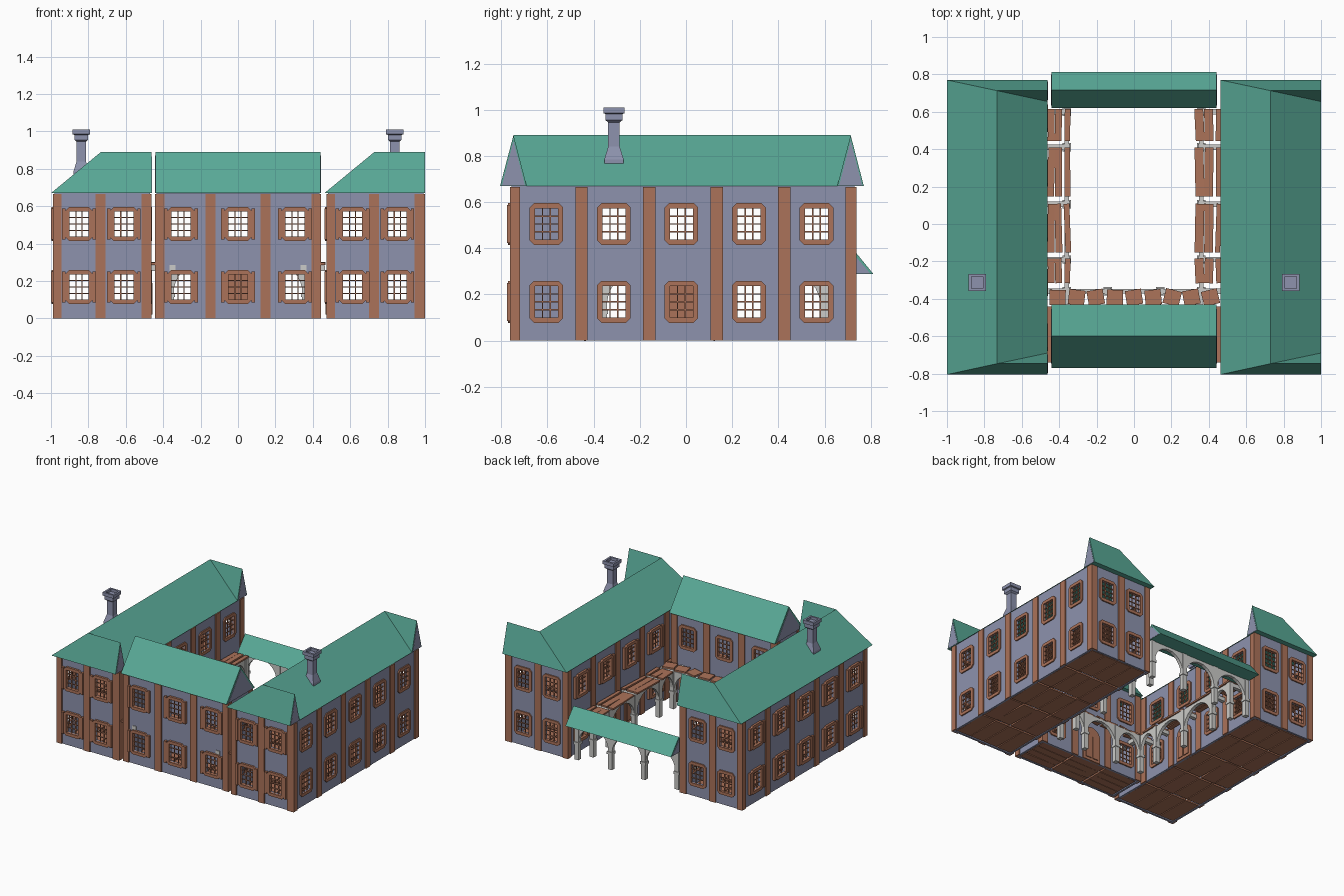
import bpy, bmesh, math, random
from mathutils import Matrix, Vector

random.seed(4)
if "Cube" in bpy.data.objects:
    bpy.data.objects.remove(bpy.data.objects["Cube"])


def material(name, rgb):
    m = bpy.data.materials.new(name)
    m.use_nodes = True
    col = (*rgb, 1)
    m.diffuse_color = col
    m.node_tree.nodes["Principled BSDF"].inputs["Base Color"].default_value = col
    return m


PLASTER = material("blue grey plaster", (0.27, 0.29, 0.42))
WOOD = material("red brown wood", (0.41, 0.17, 0.10))
ROOF = material("green roof", (0.10, 0.40, 0.31))
STONE = material("pale stone", (0.60, 0.60, 0.58))
I = Matrix.Identity(4)


def finish(bm, name, mat):
    bmesh.ops.recalc_face_normals(bm, faces=bm.faces)
    me = bpy.data.meshes.new(name)
    bm.to_mesh(me)
    bm.free()
    me.materials.append(mat)
    bpy.context.collection.objects.link(bpy.data.objects.new(name, me))


def box(bm, M, u0, u1, v0, v1, z0, z1):
    mid = Vector((u0 + u1, v0 + v1, z0 + z1)) / 2
    size = Matrix.Diagonal((u1 - u0, v1 - v0, z1 - z0, 1))
    bmesh.ops.create_cube(bm, size=1, matrix=M @ Matrix.Translation(mid) @ size)


def hull(bm, pts):
    vs = [bm.verts.new(p) for p in pts]
    bmesh.ops.convex_hull(bm, input=vs)


def slab(bm, M, outline, v0, v1):
    """Extrude a (u, z) outline between two depths."""
    face = bm.faces.new([bm.verts.new(M @ Vector((u, v0, z))) for u, z in outline])
    ext = bmesh.ops.extrude_face_region(bm, geom=[face])["geom"]
    push = M.to_3x3() @ Vector((0, v1 - v0, 0))
    bmesh.ops.translate(bm, vec=push, verts=[g for g in ext if isinstance(g, bmesh.types.BMVert)])


def wall_frame(x, y, quarter):
    """Local u runs along the wall, local -y points outward."""
    return Matrix.Translation((x, y, 0)) @ Matrix.Rotation(quarter * math.pi / 2, 4, 'Z')


WALL_TOP = 0.67
HALF_W, HALF_H = 0.05, 0.068
LEVELS = (0.168, 0.505)


def window(bm, M, u, z, shutters):
    # chamfered surround made as a ring of four bars and four corner pieces
    a, b, w, c = HALF_W, HALF_H, 0.023, 0.02
    p = 0.016 if shutters else 0.009
    outer = []
    inner = []
    for sx, sz in ((1, 1), (-1, 1), (-1, -1), (1, -1)):
        pair = [((a + w) * sx, (b + w - c) * sz), ((a + w - c) * sx, (b + w) * sz)]
        outer += pair if sx * sz > 0 else pair[::-1]
        inner += [(a * sx, b * sz)] * 2
    n = len(outer)
    for i in range(n):
        j = (i + 1) % n
        poly = [outer[i], outer[j], inner[j]]
        if inner[i] != inner[j]:
            poly.append(inner[i])
        slab(bm, M, [(u + q, z + r) for q, r in poly], -p, 0.015)
    # glazing bars
    for k in (-1, 1):
        box(bm, M, u + k * a / 3 - 0.003, u + k * a / 3 + 0.003, 0, 0.006, z - b, z + b)
    for k in (-1, 0, 1):
        box(bm, M, u - a, u + a, 0, 0.006, z + k * b / 2 - 0.003, z + k * b / 2 + 0.003)
    # projecting side shutters
    if shutters:
        for s in (-1, 1):
            e = u + s * 0.081
            box(bm, M, e - 0.009, e + 0.009, -0.02, 0, z - 0.082, z + 0.082)


def door(bm, M, u):
    arch = [(u + 0.075 * math.cos(t), 0.19 + 0.075 * math.sin(t))
            for t in [math.pi * k / 10 for k in range(11)]]
    slab(bm, M, [(u + 0.075, 0)] + arch + [(u - 0.075, 0)], -0.008, 0.01)
    for s in (-1, 1):
        box(bm, M, u + s * 0.03 - 0.024, u + s * 0.03 + 0.024, -0.014, -0.008, 0.02, 0.19)


def facade(plaster, wood, M, ends, wins, pilasters, shutters, doors=()):
    # wall pieces left around the openings
    edges = [ends[0]]
    for u in sorted(wins):
        edges += [u - HALF_W, u + HALF_W]
    edges.append(ends[1])
    for i in range(0, len(edges), 2):
        box(plaster, M, edges[i], edges[i + 1], 0, 0.015, 0, WALL_TOP)
    for u in wins:
        z0 = 0
        for z in LEVELS:
            box(plaster, M, u - HALF_W, u + HALF_W, 0, 0.015, z0, z - HALF_H)
            z0 = z + HALF_H
            if z == LEVELS[0] and u in doors:
                door(wood, M, u)
            else:
                window(wood, M, u, z, shutters)
        box(plaster, M, u - HALF_W, u + HALF_W, 0, 0.015, z0, WALL_TOP)
    for u in pilasters:
        lo, hi = max(u - 0.027, ends[0] - 0.006), min(u + 0.027, ends[1] + 0.006)
        box(wood, M, lo, hi, -0.008, 0.004, 0, WALL_TOP - 0.005)


def boards(bm, x0, x1, y0, y1, z, nx, ny, tilt=0.04, cover=0.95):
    """Rows of loose boards, each a little askew."""
    dx, dy = (x1 - x0) / nx, (y1 - y0) / ny
    for i in range(nx):
        for j in range(ny):
            M = (Matrix.Translation((x0 + dx * (i + .5), y0 + dy * (j + .5), z))
                 @ Matrix.Rotation(random.uniform(-tilt, tilt), 4, 'Z')
                 @ Matrix.Rotation(random.uniform(-0.02, 0.02), 4, 'X'))
            hx, hy = dx * cover / 2, dy * cover / 2
            box(M=M, bm=bm, u0=-hx, u1=hx, v0=-hy, v1=hy, z0=0, z1=0.012)


def building(name, x0, x1, y0, y1, xwins, xpils, ywins, ypils, shutters, doors):
    plaster, wood, floor = bmesh.new(), bmesh.new(), bmesh.new()
    neg = lambda vals: [-v for v in vals]
    sides = ((wall_frame(0, y0, 0), (x0, x1), xwins, xpils),
             (wall_frame(x1, 0, 1), (y0, y1), ywins, ypils),
             (wall_frame(0, y1, 2), (-x1, -x0), neg(xwins), neg(xpils)),
             (wall_frame(x0, 0, 3), (-y1, -y0), neg(ywins), neg(ypils)))
    for k, (M, ends, wins, pils) in enumerate(sides):
        facade(plaster, wood, M, ends, wins, pils, k in shutters, doors.get(k, ()))
    long_y = y1 - y0 > x1 - x0
    for z in (0.002, 0.3):
        boards(floor, x0 + .015, x1 - .015, y0 + .015, y1 - .015, z,
               4 if long_y else 3, 5 if long_y else 4, 0.03)
    finish(plaster, name + "_walls", PLASTER)
    finish(wood, name + "_woodwork", WOOD)
    finish(floor, name + "_floor_boards", WOOD)


def gable_plate(bm, x, y, half, z0, z1):
    """Thin plaster triangle closing a gable."""
    slab(bm, wall_frame(x, y, 1), [(-half, z0), (half, z0), (0, z1)], -0.002, 0.002)


def chimney(name, x, y):
    bm = bmesh.new()
    rings = ((0.042, 0.76), (0.042, 0.785), (0.025, 0.84), (0.025, 0.945), (0.037, 0.955),
             (0.037, 0.982), (0.046, 0.985), (0.046, 1.01), (0.032, 1.01), (0.032, 0.99))
    prev = None
    for h, z in rings:
        ring = [bm.verts.new((x + h * a, y + h * b, z))
                for a, b in ((1, 1), (-1, 1), (-1, -1), (1, -1))]
        if prev:
            for i in range(4):
                j = (i + 1) % 4
                bm.faces.new((prev[i], prev[j], ring[j], ring[i]))
        else:
            bm.faces.new(ring)
        prev = ring
    bm.faces.new(prev)
    finish(bm, name, PLASTER)


EAVE, RIDGE = 0.67, 0.89
gables = bmesh.new()

# Wings, each with a long roof and a narrow cross gable at both ends
YW = [-0.605 + 0.2925 * i for i in range(5)]
YP = [-0.745 + 0.2925 * i for i in range(6)]
for name, x, doors in (("right_wing", -1.0, {1: [YW[2]]}), ("left_wing", 0.462, {3: [-YW[2]]})):
    building(name, x + 0.02, x + 0.53, -0.755, 0.73, [x + 0.15, x + 0.39],
             [x + 0.03, x + 0.265, x + 0.51], YW, YP, (0, 3), doors)
    xm, x1 = x + 0.267, x + 0.537
    bm = bmesh.new()
    hull(bm, [(x, -0.805, EAVE), (x, 0.77, EAVE), (x1, -0.69, EAVE), (x1, 0.655, EAVE),
              (xm, -0.747, RIDGE), (xm, 0.713, RIDGE)])
    for out, mid, inn in ((-0.805, -0.747, -0.69), (0.77, 0.713, 0.655)):
        hull(bm, [(x, out, EAVE), (x1, out, EAVE), (x1, inn, EAVE), (xm, mid, RIDGE), (x1, mid, RIDGE)])
        gable_plate(gables, x1, mid, 0.05, EAVE + 0.002, RIDGE - 0.025)
    finish(bm, name + "_roof", ROOF)
    chimney(name + "_chimney", math.copysign(0.838, x), -0.312)

# Central block between the wings
building("central_block", -0.435, 0.435, -0.74, -0.46, [-0.305, 0.0, 0.305],
         [-0.42, -0.147, 0.147, 0.42], [], [-0.73, -0.47], (0,), {2: [0.0]})


def simple_roof(name, y0, y1, z0, z1):
    bm = bmesh.new()
    mid = (y0 + y1) / 2
    hull(bm, [(s * 0.442, y, z) for s in (-1, 1) for y, z in ((y0, z0), (y1, z0), (mid, z1))])
    finish(bm, name, ROOF)
    for s in (-1, 1):
        gable_plate(gables, s * 0.442, mid, (y1 - y0) * 0.43, z0 + 0.002, z1 - 0.02)


simple_roof("central_roof", -0.77, -0.43, EAVE, RIDGE)
simple_roof("arcade_roof", 0.62, 0.812, 0.288, 0.405)
finish(gables, "gable_infill", PLASTER)


def arch(bm, M, u0, u1, top=0.284):
    """Spandrel with a round opening between two supports."""
    mid, half = (u0 + u1) / 2, (u1 - u0) / 2
    curve = [(mid + half * math.cos(t), 0.13 + 0.135 * math.sin(t))
             for t in [math.pi * k / 12 for k in range(13)]]
    for (ua, za), (ub, zb) in zip(curve, curve[1:]):
        slab(bm, M, [(ua, za), (ub, zb), (ub, top), (ua, top)], -0.012, 0.012)


def arcade(bm, M, posts):
    for u in posts:
        box(bm, M, u - 0.017, u + 0.017, -0.017, 0.017, 0, 0.284)
        box(bm, M, u - 0.022, u + 0.022, -0.022, 0.022, 0.115, 0.135)
    for a, b in zip(posts, posts[1:]):
        arch(bm, M, a + 0.015, b - 0.015)


# Stone arcades round the courtyard and across the open end
stone = bmesh.new()
YC = [-0.36, -0.19, 0.105, 0.41, 0.60]
XC = [-0.36, -0.14, 0.14, 0.36]
arcade(stone, wall_frame(0, 0.695, 0), [-0.42, -0.14, 0.14, 0.42])
arcade(stone, wall_frame(0, -0.36, 0), XC)
for s in (-1, 1):
    arcade(stone, wall_frame(s * 0.36, 0, 1), YC)
    for y in YC:
        box(stone, I, min(s * 0.36, s * 0.465), max(s * 0.36, s * 0.465), y - 0.014, y + 0.014, 0.255, 0.284)
    box(stone, I, s * 0.35 - 0.016, s * 0.35 + 0.016, -0.745, -0.36, 0.255, 0.287)
finish(stone, "courtyard_arcades", STONE)

# Gallery decks of loose planks
deck = bmesh.new()
for y in (-0.32, -0.16, 0.14, 0.44):
    y1 = y + (0.14 if y < -0.2 else 0.275 if y < 0.4 else 0.18)
    boards(deck, -0.462, -0.385, y, y1, 0.287, 2, 1, 0.05)
    boards(deck, -0.372, -0.34, y, y1, 0.287, 1, 1, 0.05)
    boards(deck, 0.325, 0.425, y, y1, 0.287, 2, 1, 0.05)
    boards(deck, 0.437, 0.465, y, y1, 0.287, 1, 1, 0.05)
boards(deck, -0.46, 0.46, -0.44, -0.345, 0.287, 9, 1, 0.3, 0.85)
for s in (-1, 1):
    box(deck, I, s * 0.452 - 0.014, s * 0.452 + 0.014, -0.74, -0.44, 0.287, 0.299)
finish(deck, "gallery_planks", WOOD)
